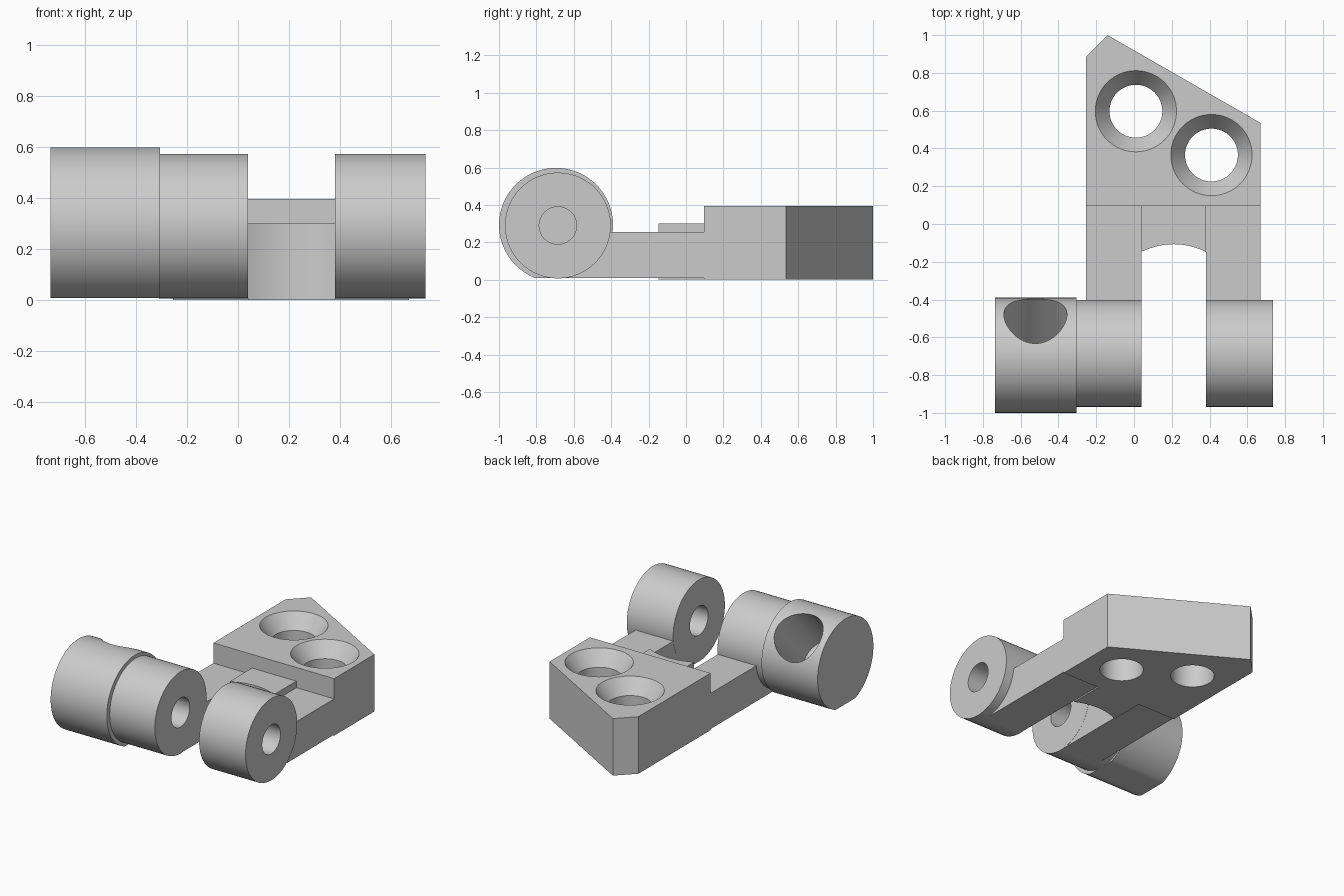
import bpy, bmesh
from math import radians, pi
from mathutils import Matrix, Vector

cube = bpy.data.objects.get("Cube")
if cube:
    bpy.data.objects.remove(cube, do_unlink=True)

grey = bpy.data.materials.new("plain grey")
grey.use_nodes = True
COLOUR = (0.6, 0.6, 0.6, 1)
grey.diffuse_color = COLOUR
grey.node_tree.nodes["Principled BSDF"].inputs["Base Color"].default_value = COLOUR


def finish(bm, name, matrix=Matrix()):
    bmesh.ops.remove_doubles(bm, verts=bm.verts, dist=1e-5)
    bm.transform(matrix)
    bmesh.ops.recalc_face_normals(bm, faces=bm.faces)
    mesh = bpy.data.meshes.new(name)
    bm.to_mesh(mesh)
    bm.free()
    mesh.materials.append(grey)
    obj = bpy.data.objects.new(name, mesh)
    bpy.context.collection.objects.link(obj)
    return obj


def prism(name, points, depth, matrix=Matrix()):
    """Extrude a flat outline along its local z."""
    bm = bmesh.new()
    face = bm.faces.new([bm.verts.new((x, y, 0)) for x, y in points])
    out = bmesh.ops.extrude_face_region(bm, geom=[face])["geom"]
    bmesh.ops.translate(bm, vec=(0, 0, depth),
                        verts=[v for v in out if isinstance(v, bmesh.types.BMVert)])
    return finish(bm, name, matrix)


def lathe(name, profile, matrix, closed=False, steps=64):
    """Turn a (radius, height) profile round local z."""
    bm = bmesh.new()
    verts = [bm.verts.new((r, 0, h)) for r, h in profile]
    pairs = list(zip(verts, verts[1:]))
    if closed:
        pairs.append((verts[-1], verts[0]))
    edges = [bm.edges.new(p) for p in pairs]
    bmesh.ops.spin(bm, geom=verts + edges, cent=(0, 0, 0), axis=(0, 0, 1),
                   angle=2 * pi, steps=steps, use_merge=True)
    bmesh.ops.dissolve_degenerate(bm, dist=1e-6, edges=bm.edges)
    return finish(bm, name, matrix)


def activate(obj):
    bpy.ops.object.select_all(action='DESELECT')
    obj.select_set(True)
    bpy.context.view_layer.objects.active = obj


def cut(obj, cutter):
    mod = obj.modifiers.new("cut", 'BOOLEAN')
    mod.operation, mod.solver, mod.object = 'DIFFERENCE', 'EXACT', cutter
    activate(obj)
    bpy.ops.object.modifier_apply(modifier=mod.name)
    bpy.data.objects.remove(cutter, do_unlink=True)


LEFT, RIGHT = -0.255, 0.67      # sides of the plate
GAP_A, GAP_B = 0.04, 0.38       # slot between the arms
STEP = 0.095                    # where the thick plate begins
ALONG_X = Matrix.Rotation(pi / 2, 4, 'Y')

# Thick mounting plate with two countersunk screw holes
plate = prism("mounting_plate", [(LEFT, STEP), (RIGHT, STEP), (RIGHT, 0.535),
                                 (-0.14, 1.0), (LEFT, 0.885)], 0.395)
for x, y in ((0.01, 0.597), (0.41, 0.365)):
    cut(plate, lathe("screw_cutter", [(0, -0.1), (0.14, -0.1), (0.14, 0.295),
                                      (0.215, 0.395), (0.29, 0.495), (0, 0.495)],
                     Matrix.Translation((x, y, 0))))

# Tongue between the arms, with a hollowed front edge
half, sag = (GAP_B - GAP_A) / 2, 0.04
arch = []
for i in range(17):
    t = 1 - i / 8
    arch.append((GAP_A + half + half * t, -0.147 + sag * (1 - t * t)))
tongue = prism("tongue", [(GAP_A, STEP), *reversed(arch), (GAP_B, STEP)], 0.3)

# Arms, running in under the barrels (outline in y, z)
ARM = [(STEP, 0.008), (-0.685, 0.008), (-0.5, 0.1), (-0.5, 0.255), (STEP, 0.255)]
YZ_TO_X = Matrix(((0, 0, 1, 0), (1, 0, 0, 0), (0, 1, 0, 0), (0, 0, 0, 1)))
arms = [prism(name, ARM, x1 - x0, Matrix.Translation((x0, 0, 0)) @ YZ_TO_X)
        for name, x0, x1 in (("right_arm", LEFT, GAP_A - 0.001),
                             ("left_arm", GAP_B + 0.001, RIGHT))]

# Hinge barrels: one bored through, one with a blind bore
hinge = Matrix.Translation((0, -0.685, 0.29)) @ ALONG_X
R, BORE = 0.283, 0.1
left_barrel = lathe("left_barrel", [(BORE, GAP_B), (R, GAP_B), (R, 0.735), (BORE, 0.735)],
                    hinge, closed=True)
right_barrel = lathe("right_barrel", [(0, -0.31), (R, -0.31), (R, GAP_A), (BORE, GAP_A),
                                      (BORE, -0.28), (0, -0.28)], hinge)

# Larger end drum with a slanted socket and a flat underside
centre = Matrix.Translation((0, -0.695, 0.293))
drum = lathe("end_drum", [(0, -0.735), (0.305, -0.735), (0.305, -0.305), (0, -0.305)],
             centre @ ALONG_X)
socket = lathe("socket_cutter", [(0, -0.15), (0.167, -0.15), (0.167, 0.5), (0, 0.5)],
               centre @ Matrix.Translation((-0.522, 0, 0)) @ Matrix.Rotation(radians(-45), 4, 'X'))
cut(drum, socket)
cut(drum, prism("flat_cutter", [(-1, -1.2), (0, -1.2), (0, 0), (-1, 0)], 0.208,
                Matrix.Translation((0, 0, -0.2))))

# Smooth the round walls and keep the edges crisp
for obj in (plate, tongue, left_barrel, right_barrel, drum, *arms):
    activate(obj)
    bpy.ops.object.shade_smooth_by_angle(angle=radians(30))
